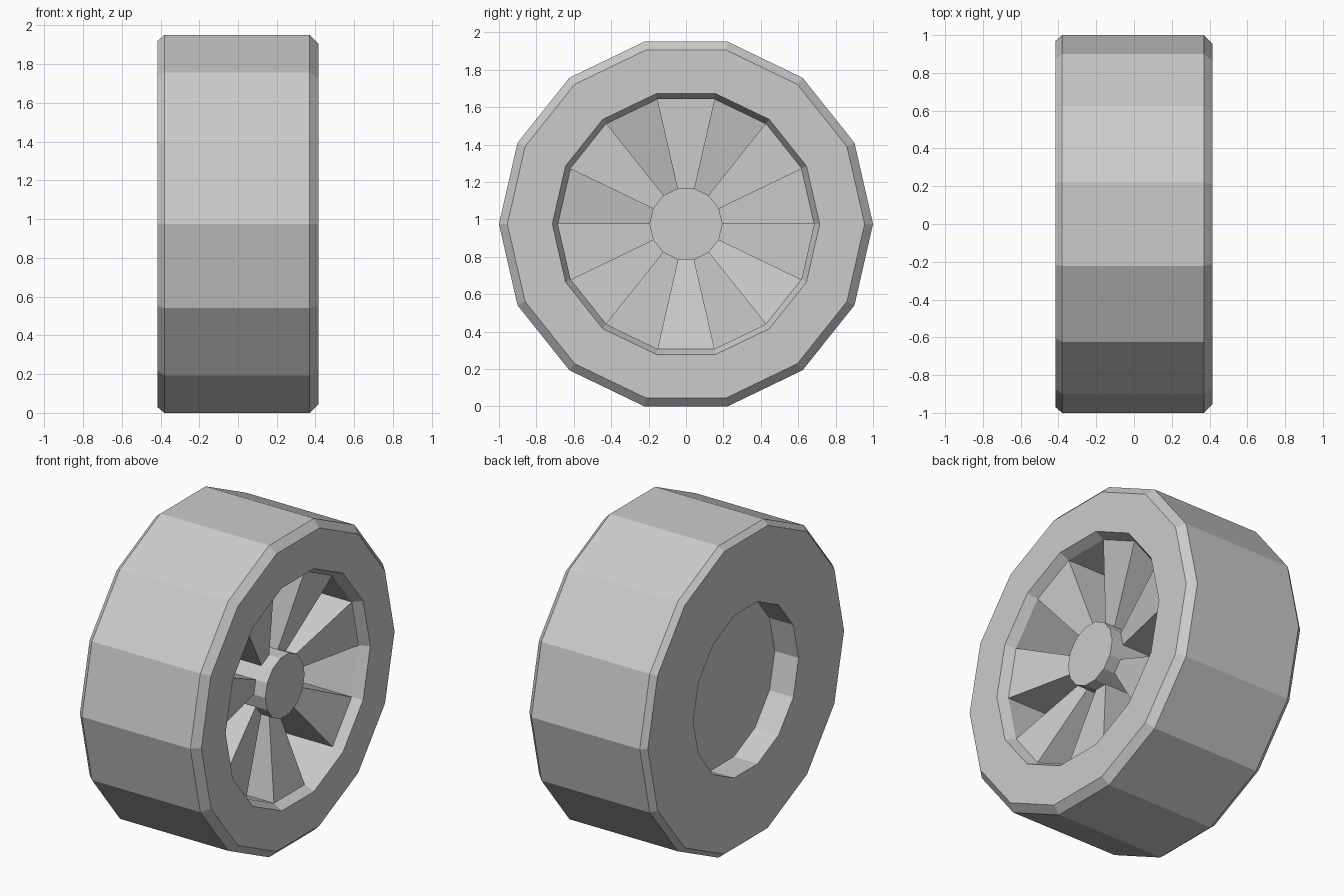
import bpy, bmesh, math

cube = bpy.data.objects.get("Cube")
if cube:
    bpy.data.objects.remove(cube, do_unlink=True)

SIDES = 14
CENTRE_Z = math.cos(math.pi / SIDES)   # flat tread facet rests on the ground
FLOOR_X = -0.05                        # bottom of the outer dish

grey = bpy.data.materials.new("light grey")
grey.use_nodes = True
colour = (0.6, 0.6, 0.6, 1)
grey.diffuse_color = colour
grey.node_tree.nodes["Principled BSDF"].inputs["Base Color"].default_value = colour


def point(x, radius, step):
    angle = 2 * math.pi * step / SIDES
    return (x, radius * math.cos(angle), CENTRE_Z + radius * math.sin(angle))


def finish(name, bm):
    bmesh.ops.recalc_face_normals(bm, faces=bm.faces)
    mesh = bpy.data.meshes.new(name)
    bm.to_mesh(mesh)
    bm.free()
    mesh.materials.append(grey)
    obj = bpy.data.objects.new(name, mesh)
    bpy.context.collection.objects.link(obj)
    return obj


def lathe(name, profile):
    """Turn an (x, radius) profile about the axle and cap both ends."""
    bm = bmesh.new()
    rings = [[bm.verts.new(point(x, r, i)) for i in range(SIDES)] for x, r in profile]
    for a, b in zip(rings, rings[1:]):
        for i in range(SIDES):
            j = (i + 1) % SIDES
            bm.faces.new((a[i], a[j], b[j], b[i]))
    bm.faces.new(rings[0])
    bm.faces.new(rings[-1])
    return finish(name, bm)


# Tyre and rim in one shell: inner recess, tread, bevels, outer dish
lathe("tyre_and_rim", [
    (-0.25, 0.52), (-0.415, 0.52), (-0.415, 0.97), (-0.38, 1.0),
    (0.37, 1.0), (0.415, 0.955), (0.415, 0.715), (0.355, 0.685),
    (FLOOR_X, 0.685),
])

# Central hub
lathe("hub", [(FLOOR_X, 0.195), (0.325, 0.195)])

# Seven wedge spokes, sloping down from rim to hub
for n in range(SIDES // 2):
    bm = bmesh.new()
    corners = [(0.19, 0.245), (0.685, 0.355)]
    sides = []
    for step in (2 * n, 2 * n + 1):
        sides.append([bm.verts.new(point(x, r, step)) for r, top in corners
                      for x in (FLOOR_X, top)])
    a, b = sides
    for quad in ((0, 1, 3, 2),):
        bm.faces.new([a[k] for k in quad])
        bm.faces.new([b[k] for k in quad])
    for p, q in ((0, 1), (1, 3), (3, 2), (2, 0)):
        bm.faces.new((a[p], a[q], b[q], b[p]))
    finish("spoke_%d" % (n + 1), bm)
